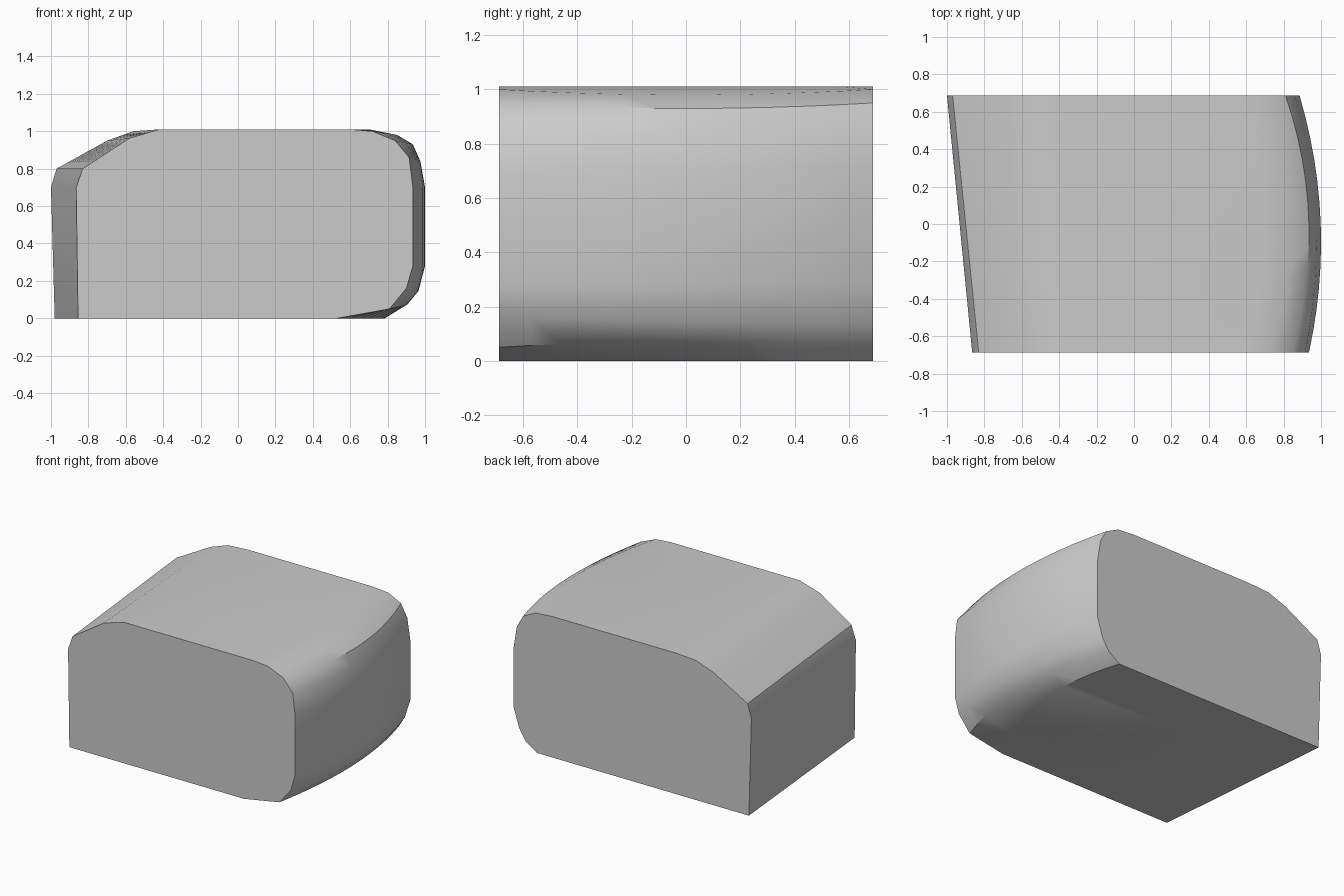
import bpy, bmesh

if "Cube" in bpy.data.objects:
    bpy.data.objects.remove(bpy.data.objects["Cube"])

HALF = 0.688   # half depth
MID = -0.1     # y of the widest section

# Left outline (floor to top): front and back sections, straight between them
left_front = [(-0.855, 0), (-0.865, 0.7), (-0.83, 0.8), (-0.58, 0.963), (-0.42, 1.01)]
left_back = [(-0.98, 0), (-1.0, 0.7), (-0.97, 0.8), (-0.70, 0.95), (-0.56, 1.0)]
top_front, top_back = (-0.38, 1.01), (-0.40, 1.01)

# Right outline (top to floor): front, widest and back sections, bowed between them
right_front = [(0.60, 1.01), (0.72, 1.0), (0.84, 0.95), (0.915, 0.86), (0.935, 0.7),
               (0.935, 0.28), (0.90, 0.16), (0.81, 0.05), (0.53, 0)]
right_mid = [(0.70, 1.01), (0.85, 0.98), (0.935, 0.93), (0.975, 0.84), (1.0, 0.7),
             (1.0, 0.28), (0.965, 0.145), (0.905, 0.073), (0.76, 0)]
right_back = [(0.58, 1.01), (0.71, 1.0), (0.81, 0.95), (0.86, 0.86), (0.885, 0.7),
              (0.885, 0.28), (0.84, 0.14), (0.79, 0.06), (0.70, 0)]


def section(y):
    t = (y + HALF) / (2 * HALF)
    pts = [tuple(p + (q - p) * t for p, q in zip(a, b))
           for a, b in zip(left_front + [top_front], left_back + [top_back])]
    # quadratic weights through the three right-hand sections
    wf = (y - MID) * (y - HALF) / ((-HALF - MID) * (-2 * HALF))
    wm = (y + HALF) * (y - HALF) / ((MID + HALF) * (MID - HALF))
    wb = (y + HALF) * (y - MID) / (2 * HALF * (HALF - MID))
    for f, m, b in zip(right_front, right_mid, right_back):
        x, z = (wf * f[i] + wm * m[i] + wb * b[i] for i in (0, 1))
        pts.append((x, min(max(z, 0), 1.01)))
    return pts


# Body: loft of sections from front to back, closed by flat ends
bm = bmesh.new()
steps = 12
rings = []
for k in range(steps + 1):
    y = -HALF + 2 * HALF * k / steps
    rings.append([bm.verts.new((x, y, z)) for x, z in section(y)])
n = len(rings[0])
for a, b in zip(rings, rings[1:]):
    for i in range(n):
        j = (i + 1) % n
        bm.faces.new((a[i], a[j], b[j], b[i]))
bm.faces.new(rings[0])
bm.faces.new(rings[-1])
bmesh.ops.recalc_face_normals(bm, faces=bm.faces)

mesh = bpy.data.meshes.new("rounded_block")
bm.to_mesh(mesh)
bm.free()
body = bpy.data.objects.new("rounded_block", mesh)
bpy.context.collection.objects.link(body)
bpy.context.view_layer.objects.active = body
body.select_set(True)
bpy.ops.object.shade_smooth_by_angle(angle=0.6)
